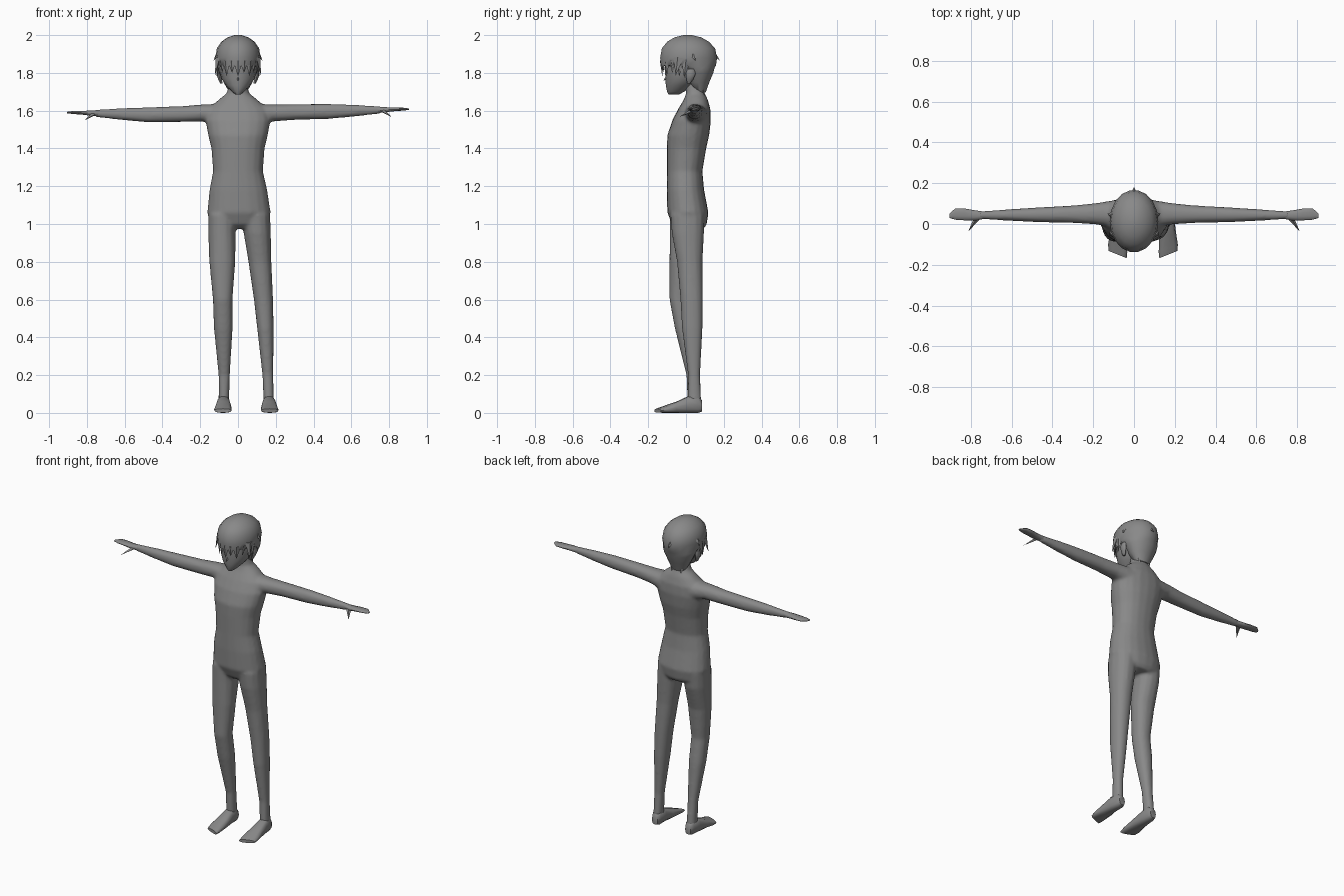
import bpy, bmesh, math
from mathutils import Vector

grey = bpy.data.materials.new("plain grey")
grey.diffuse_color = (0.25, 0.25, 0.25, 1)


def loft(bm, axis, rings, n=14, p=0.9, slant=0):
    """Closed tube along an axis; ring = (t, a, b, ra, rb). Slant skews the last two rings."""
    loops = []
    for i, (t, a, b, ra, rb) in enumerate(rings):
        loop = []
        for k in range(n):
            ang = 2 * math.pi * k / n
            c, s = math.cos(ang), math.sin(ang)
            da = ra * math.copysign(abs(c) ** p, c)
            db = rb * math.copysign(abs(s) ** p, s)
            co = [a + da, b + db]
            co.insert(axis, t + (slant * da if i >= len(rings) - 2 else 0))
            loop.append(bm.verts.new(co))
        loops.append(loop)
    for l0, l1 in zip(loops, loops[1:]):
        for k in range(n):
            bm.faces.new((l0[k], l0[(k + 1) % n], l1[(k + 1) % n], l1[k]))
    bm.faces.new(loops[0][::-1])
    bm.faces.new(loops[-1])


def spike(bm, base, tip, out, w, d):
    """Four-sided lock of hair (or thumb) from base to tip."""
    base, tip, out = Vector(base), Vector(tip), Vector(out).normalized()
    side = (tip - base).cross(out).normalized()
    q = [bm.verts.new(base + o) for o in (side * w, out * d, -side * w, -out * d)]
    v = bm.verts.new(tip)
    for k in range(4):
        bm.faces.new((q[k], q[(k + 1) % 4], v))
    bm.faces.new(q[::-1])


def finish(name, bm, angle=50):
    bmesh.ops.recalc_face_normals(bm, faces=bm.faces)
    me = bpy.data.meshes.new(name)
    bm.to_mesh(me)
    bm.free()
    me.materials.append(grey)
    ob = bpy.data.objects.new(name, me)
    bpy.context.collection.objects.link(ob)
    bpy.ops.object.select_all(action='DESELECT')
    ob.select_set(True)
    bpy.context.view_layer.objects.active = ob
    bpy.ops.object.shade_smooth_by_angle(angle=math.radians(angle))
    return ob


# Body: torso, neck, arms and legs fused into one skin
bm = bmesh.new()
loft(bm, 2, [
    (0.975, .005, .025, .10, .07), (1.0, .005, .018, .15, .092), (1.06, .005, .01, .168, .109),
    (1.18, .002, -.003, .153, .099), (1.28, 0, -.007, .132, .094), (1.40, 0, .003, .141, .104),
    (1.47, 0, .012, .158, .111), (1.55, 0, .03, .172, .102), (1.61, 0, .044, .157, .085),
    (1.66, 0, .052, .10, .063), (1.69, 0, .05, .062, .05), (1.73, 0, .042, .047, .047),
    (1.79, 0, .04, .046, .046)], n=20)
loft(bm, 2, [
    (1.05, -.085, .005, .073, .092), (.95, -.085, .0, .073, .087), (.80, -.083, -.022, .069, .066),
    (.60, -.081, -.033, .052, .055), (.45, -.078, -.008, .050, .052), (.20, -.073, .034, .030, .032),
    (.05, -.075, .045, .028, .037)])
loft(bm, 2, [
    (1.05, .092, .008, .077, .092), (.95, .102, .01, .072, .086), (.80, .116, .02, .061, .068),
    (.60, .135, .030, .051, .060), (.45, .145, .033, .044, .055), (.20, .158, .043, .029, .032),
    (.05, .163, .045, .027, .037)])
rise = {-1: 0.0, 1: 0.018}          # one arm is held slightly higher
for s in (-1, 1):
    h = rise[s]
    loft(bm, 0, [
        (s * .08, .05, 1.575, .07, .062), (s * .19, .05, 1.588, .052, .045),
        (s * .30, .048, 1.582 + h * .6, .043, .042), (s * .48, .045, 1.578 + h, .036, .040),
        (s * .62, .044, 1.582 + h, .028, .031), (s * .76, .043, 1.586 + h, .018, .019)])
body = finish("body", bm)
rm = body.modifiers.new("fuse", 'REMESH')
rm.mode, rm.voxel_size, rm.use_smooth_shade = 'VOXEL', 0.009, True
sm = body.modifiers.new("soften", 'SMOOTH')
sm.factor, sm.iterations = 0.5, 5

# Hands with thumbs
for s, side in ((-1, "right"), (1, "left")):
    z = 1.587 + rise[s]
    bm = bmesh.new()
    loft(bm, 0, [
        (s * .73, .043, z - .001, .017, .018), (s * .78, .042, z, .025, .014),
        (s * .83, .047, z + .002, .029, .010), (s * .875, .049, z + .003, .028, .008),
        (s * .905, .040, z + .003, .010, .004)], n=10)
    spike(bm, (s * .765, .035, z - .003), (s * .812, -.036, z - .038), (0, 0, 1), .016, .012)
    finish(side + "_hand", bm)

# Feet, toes slanting back toward the outside
for s, side, x in ((-1, "right", -.077), (1, "left", .165)):
    bm = bmesh.new()
    loft(bm, 1, [
        (.086, x - s * .003, .036, .020, .028), (.065, x - s * .003, .045, .030, .045),
        (.01, x, .044, .034, .044), (-.05, x, .030, .042, .030),
        (-.12, x + s * .003, .017, .047, .017), (-.150, x + s * .003, .012, .044, .010)],
        n=12, p=.75, slant=.4 * s)
    finish(side + "_foot", bm)

# Head with pointed chin, nose and ears
bm = bmesh.new()
loft(bm, 2, [
    (1.685, 0, -.066, .014, .027), (1.70, 0, -.055, .032, .045), (1.735, 0, -.035, .066, .072),
    (1.77, 0, -.015, .088, .093), (1.82, 0, -.005, .100, .108), (1.90, 0, .005, .100, .115),
    (1.95, 0, .01, .07, .08)], n=16, p=1)
spike(bm, (0, -.085, 1.785), (0, -.121, 1.757), (0, -1, 0), .013, .02)
finish("head", bm)
for s, side in ((-1, "right"), (1, "left")):
    bm = bmesh.new()
    loft(bm, 2, [
        (1.745, s * .088, .015, .006, .008), (1.765, s * .095, .020, .010, .018),
        (1.795, s * .103, .025, .011, .026), (1.82, s * .10, .025, .008, .018)], n=8)
    finish(side + "_ear", bm)

# Hair: crown cap over a narrower back that runs down to the nape
bm = bmesh.new()
loft(bm, 2, [
    (1.695, 0, .072, .045, .032), (1.75, 0, .066, .076, .058), (1.80, 0, .062, .098, .084),
    (1.825, 0, .052, .107, .100), (1.84, 0, .013, .113, .148), (1.88, 0, .014, .119, .153),
    (1.93, 0, .013, .112, .143), (1.965, 0, .011, .088, .112), (1.988, 0, .01, .055, .072),
    (2.0, 0, .01, .018, .022)], n=18, p=1)
finish("hair", bm, 60)

# Fringe, side locks, nape tips and stray flicks
bm = bmesh.new()
for i in range(9):
    a = math.radians(-160 + 17.5 * i)
    o = (math.cos(a), math.sin(a), 0)
    drop = 1.80 if i % 2 else 1.782
    spike(bm, (.108 * o[0], .012 + .140 * o[1], 1.865),
          (.104 * o[0], .012 + .138 * o[1], drop), o, .026, .010)
for s in (-1, 1):
    spike(bm, (s * .105, -.04, 1.88), (s * .122, -.055, 1.785), (s, -.3, 0), .028, .014)
    spike(bm, (s * .105, .0, 1.87), (s * .112, -.01, 1.775), (s, 0, 0), .026, .012)
    spike(bm, (s * .105, .04, 1.90), (s * .130, .05, 1.865), (s, 0, 0), .022, .012)
    spike(bm, (s * .03, .085, 1.73), (s * .035, .100, 1.675), (0, 1, 0), .022, .012)
spike(bm, (0, .145, 1.90), (0, .180, 1.865), (0, 1, 0), .02, .015)
finish("hair_locks", bm, 30)
